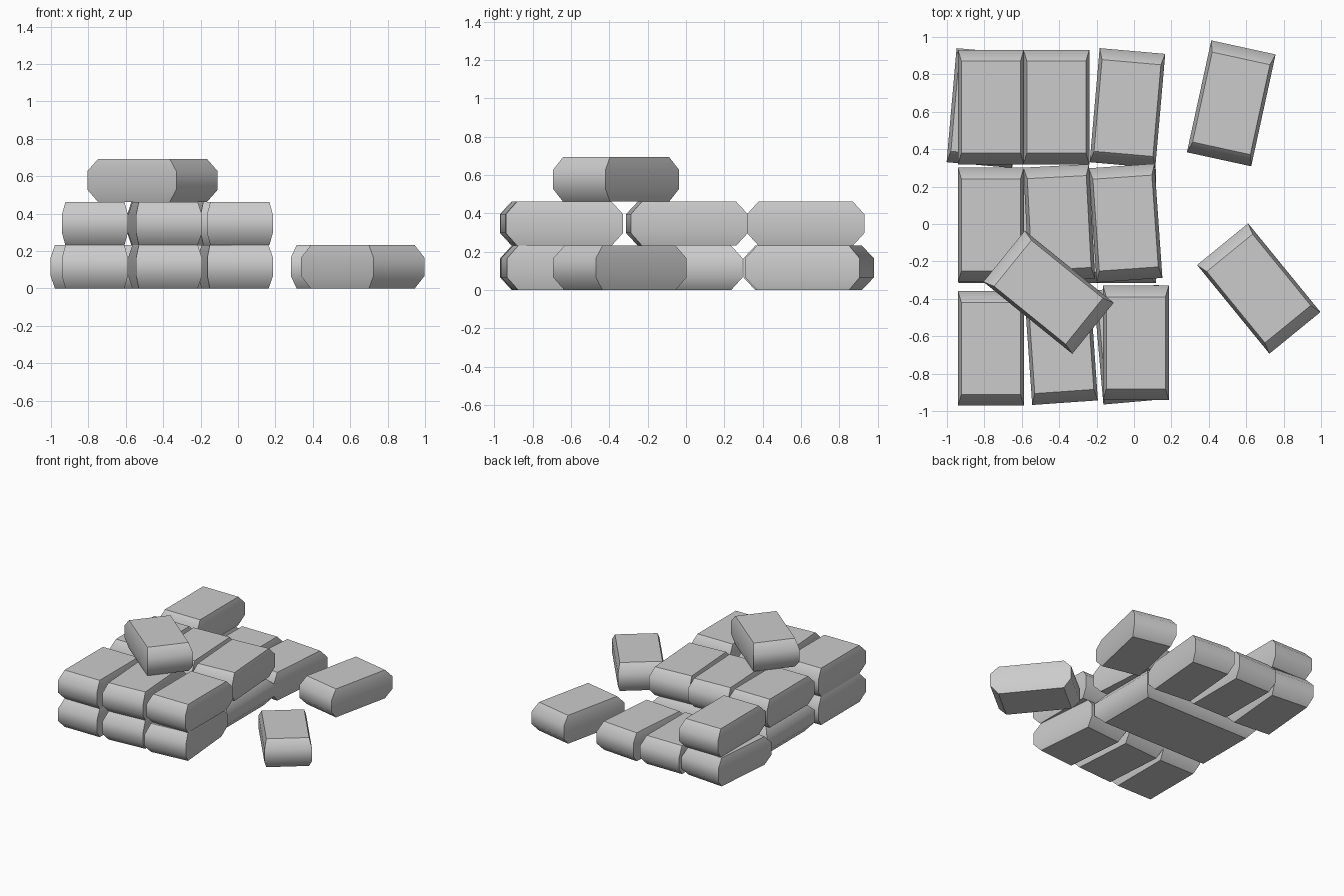
import bpy, bmesh
from math import radians

if "Cube" in bpy.data.objects:
    bpy.data.objects.remove(bpy.data.objects["Cube"])

W, L, H = 0.352, 0.612, 0.231          # bag width, length, height


def sandbag(name, x, y, level, turn, wide=1.0):
    """Four-ring block: full size in the middle, tapered to top and bottom."""
    bm = bmesh.new()
    rings = []
    for z, dx, dy in ((0, .018, .06), (.066, 0, 0), (.165, 0, 0), (H, .018, .06)):
        hx, hy = (W / 2 - dx) * wide, L / 2 - dy
        rings.append([bm.verts.new((sx * hx, sy * hy, z))
                      for sx, sy in ((-1, -1), (1, -1), (1, 1), (-1, 1))])
    bm.faces.new(rings[0][::-1])
    bm.faces.new(rings[-1])
    for a, b in zip(rings, rings[1:]):
        for i in range(4):
            j = (i + 1) % 4
            bm.faces.new((a[i], a[j], b[j], b[i]))
    me = bpy.data.meshes.new(name)
    bm.to_mesh(me)
    bm.free()
    ob = bpy.data.objects.new(name, me)
    bpy.context.collection.objects.link(ob)
    ob.location = (x, y, level * H)
    ob.rotation_euler.z = radians(turn)
    # soft belly, crisp top, bottom and corner edges
    bpy.ops.object.select_all(action='DESELECT')
    ob.select_set(True)
    bpy.context.view_layer.objects.active = ob
    bpy.ops.object.shade_smooth_by_angle(angle=radians(45))


# (x, y, turn in degrees) for each layer
lower = [(-.765, -.665, 0), (-.39, -.65, 4), (-.015, -.645, 5),
         (-.80, .62, -5), (-.415, .625, 0), (-.035, .62, -5)]
upper = [(-.765, -.665, 0), (-.39, -.65, 4), (.01, -.635, 0),
         (-.765, -.005, 0), (-.40, .005, 3), (-.045, .005, 4),
         (-.765, .625, 0)]
loose = [(.52, .645, -12.3), (.667, -.345, 39.2)]

for group, level, bags in (("lower_bag", 0, lower), ("upper_bag", 1, upper),
                           ("loose_bag", 0, loose)):
    for n, (x, y, turn) in enumerate(bags, 1):
        sandbag(f"{group}_{n}", x, y, level, turn)

# wide filler bag under the middle row, and the bag lying on top
sandbag("lower_middle_wide_bag", -.41, -.01, 0, 0, wide=3.0)
sandbag("top_bag", -.457, -.365, 2, 51)
